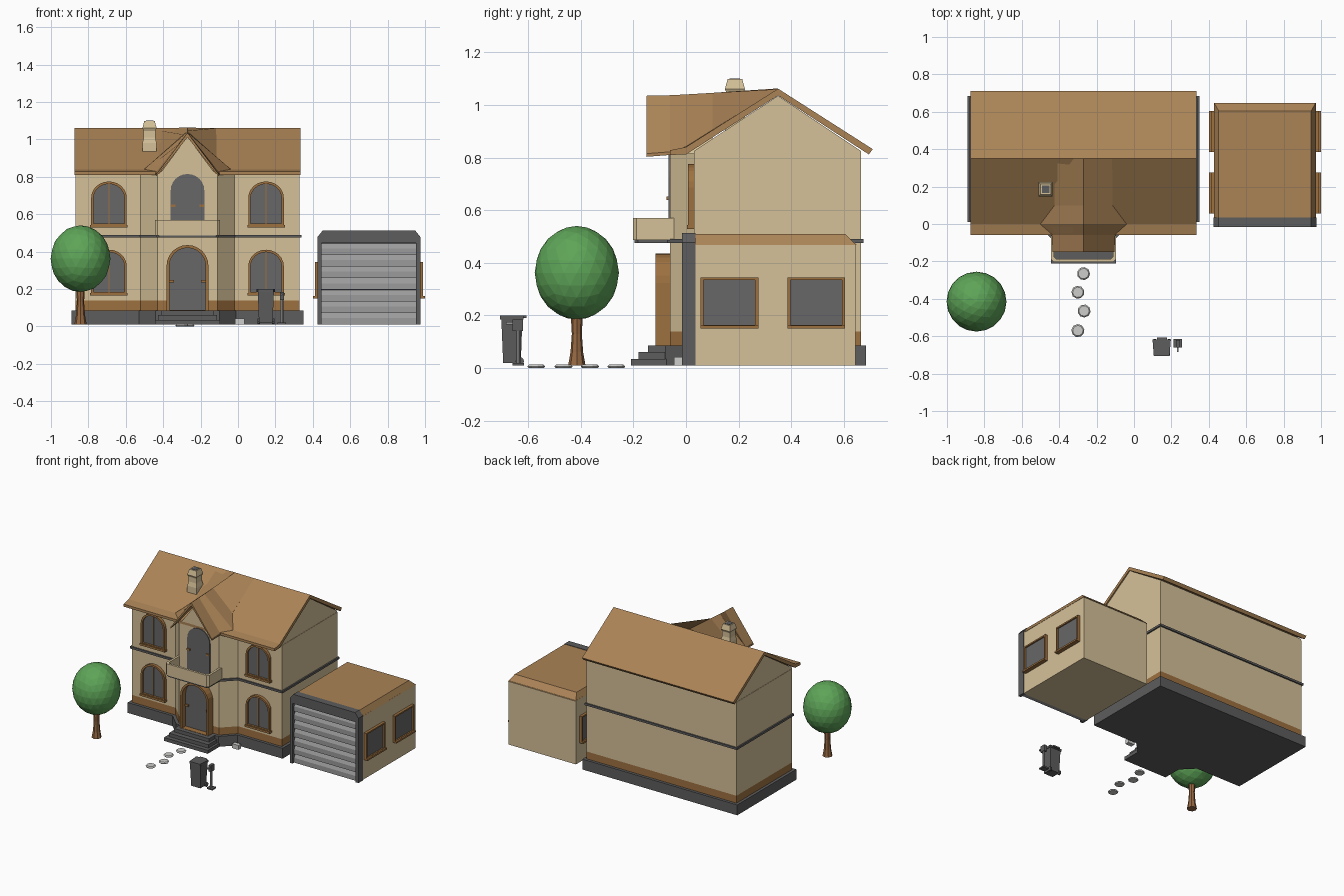
import bpy, bmesh, math
from mathutils import Vector

if "Cube" in bpy.data.objects:
    bpy.data.objects.remove(bpy.data.objects["Cube"])


def mat(name, r, g, b):
    lin = lambda c: ((c / 255 + 0.055) / 1.055) ** 2.4
    m = bpy.data.materials.new(name)
    m.diffuse_color = (lin(r), lin(g), lin(b), 1)
    m.use_nodes = True
    m.node_tree.nodes["Principled BSDF"].inputs["Base Color"].default_value = m.diffuse_color
    return m


CREAM = mat("cream_wall", 213, 193, 152)
ROOF = mat("roof_brown", 170, 131, 86)
TRIM = mat("trim_brown", 158, 113, 64)
DARK = mat("dark_grey", 93, 93, 94)
GLASS = mat("glass_grey", 104, 103, 104)
SHUTTER = mat("shutter_grey", 155, 155, 155)
STONE = mat("pale_stone", 205, 205, 203)
LEAF = mat("leaf_green", 94, 165, 88)
BARK = mat("bark_brown", 150, 104, 66)
CX = -0.27  # centre line of the house


def finish(bm, name, m):
    bmesh.ops.recalc_face_normals(bm, faces=bm.faces)
    me = bpy.data.meshes.new(name)
    bm.to_mesh(me)
    bm.free()
    me.materials.append(m)
    ob = bpy.data.objects.new(name, me)
    bpy.context.collection.objects.link(ob)
    return ob


def loft(name, rings, m, cyclic=False):
    """Bridge a list of equal point loops; cap the ends unless cyclic."""
    bm = bmesh.new()
    vs = [[bm.verts.new(p) for p in r] for r in rings]
    n = len(vs[0])
    pairs = list(zip(vs, vs[1:])) + ([(vs[-1], vs[0])] if cyclic else [])
    for a, b in pairs:
        for i in range(n):
            j = (i + 1) % n
            bm.faces.new((a[i], a[j], b[j], b[i]))
    if not cyclic:
        bm.faces.new(vs[0])
        bm.faces.new(vs[-1])
    return finish(bm, name, m)


def place(pts, t, axis):
    k = {"x": lambda u, v: (t, u, v), "y": lambda u, v: (u, t, v), "z": lambda u, v: (u, v, t)}[axis]
    return [k(u, v) for u, v in pts]


def prism(name, pts, a, b, axis, m):
    return loft(name, [place(pts, a, axis), place(pts, b, axis)], m)


def rect(u0, u1, v0, v1):
    return [(u0, v0), (u1, v0), (u1, v1), (u0, v1)]


def box(name, x0, x1, y0, y1, z0, z1, m):
    return prism(name, rect(x0, x1, y0, y1), z0, z1, "z", m)


def frame(name, outer, inner, a, b, axis, m):
    return loft(name, [place(outer, a, axis), place(inner, a, axis),
                       place(inner, b, axis), place(outer, b, axis)], m, True)


def arch(cx, w, z0, top, rise, n=12):
    arc = [(cx + w * math.cos(math.pi * i / n), top - rise + rise * math.sin(math.pi * i / n)) for i in range(n + 1)]
    return [(cx - w, z0), (cx + w, z0)] + arc


def disc(cx, cy, r, n, turn=0.0):
    return [(cx + r * math.cos(turn + math.tau * i / n), cy + r * math.sin(turn + math.tau * i / n)) for i in range(n)]


def plan(o):
    """House floor plan with the front bay, grown by o."""
    right = [(0.16 + o * 0.5, -0.06 - o), (0.25 + o * 0.5, 0.03 - o), (0.6 + o, 0.03 - o), (0.6 + o, 0.665 + o)]
    return [(CX + x, y) for x, y in right] + [(CX - x, y) for x, y in reversed(right)]


# house walls, plinth and belt course
prism("plinth", plan(0.02), 0.01, 0.085, "z", DARK)
prism("wall_base_band", plan(0), 0.085, 0.138, "z", TRIM)
prism("walls", plan(0), 0.138, 0.815, "z", CREAM)
prism("belt_course", plan(0.01), 0.475, 0.49, "z", DARK)
prism("side_gables", [(0.03, 0.81), (0.665, 0.81), (0.665, 0.825), (0.35, 1.035), (0.03, 0.825)],
      CX - 0.598, CX + 0.598, "x", CREAM)
prism("front_gable", [(CX - 0.16, 0.8), (CX + 0.16, 0.8), (CX, 1.014)], -0.06, 0.1, "y", CREAM)

# main roof
prism("main_roof", [(-0.06, 0.81), (-0.06, 0.828), (0.0, 0.84), (0.35, 1.062), (0.71, 0.832), (0.695, 0.812),
                    (0.35, 1.036), (0.0, 0.812)], CX - 0.605, CX + 0.605, "x", ROOF)
# front gable roof: its lower edges climb along the main roof slope
rings = []
for y, w, ze, zr in [(-0.15, 0.165, 0.815, 1.035), (-0.06, 0.17, 0.822, 1.037), (0.0, 0.23, 0.842, 1.04),
                     (0.1, 0.155, 0.905, 1.046), (0.35, 0.155, 1.06, 1.063)]:
    prof = [(-w, ze), (0, zr), (w, ze), (w, ze - 0.012), (0, zr - 0.024), (-w, ze - 0.012)]
    rings.append([(CX + u, y, v) for u, v in prof])
loft("front_gable_roof", rings, ROOF)

# chimney
rings = [[(-0.473 + sx * r, 0.186 + sy * r, z) for sx, sy in ((-1, -1), (1, -1), (1, 1), (-1, 1))]
         for z, r in [(0.9, 0.038), (0.98, 0.038), (1.01, 0.031), (1.045, 0.031), (1.06, 0.038), (1.098, 0.028)]]
loft("chimney", rings, CREAM)
box("chimney_flue", -0.493, -0.453, 0.166, 0.206, 1.09, 1.1, DARK)

# arched windows
for i, wx in enumerate((CX - 0.42, CX + 0.42)):
    for j, z in enumerate((0.17, 0.535)):
        tag = f"_{i}{j}"
        frame("window_frame" + tag, arch(wx, 0.095, z, z + 0.24, 0.088), arch(wx, 0.083, z + 0.014, z + 0.227, 0.077),
              0.008, 0.035, "y", TRIM)
        prism("window_glass" + tag, arch(wx, 0.085, z + 0.01, z + 0.23, 0.079), 0.022, 0.034, "y", GLASS)
        box("window_mullion" + tag, wx - 0.003, wx + 0.003, 0.015, 0.03, z + 0.01, z + 0.226, TRIM)
        box("window_sill" + tag, wx - 0.1, wx + 0.1, 0.004, 0.035, z - 0.006, z + 0.008, TRIM)

# front door with deep portal, and balcony door
frame("door_portal", arch(CX, 0.112, 0.085, 0.435, 0.112), arch(CX, 0.097, 0.087, 0.42, 0.097),
      -0.115, -0.055, "y", TRIM)
prism("front_door", arch(CX, 0.1, 0.086, 0.424, 0.1), -0.075, -0.058, "y", GLASS)
prism("balcony_door", arch(CX, 0.09, 0.485, 0.815, 0.088), -0.067, -0.058, "y", GLASS)
for s in (-1, 1):
    box("door_fitting", CX + s * 0.083 - 0.012, CX + s * 0.083 + 0.012, -0.084, -0.07, 0.235, 0.249, TRIM)
    box("balcony_door_fitting", CX + s * 0.077 - 0.012, CX + s * 0.077 + 0.012, -0.074, -0.06, 0.638, 0.652, TRIM)

# balcony
def tray(w, y0, c):
    return [(CX - w, -0.04), (CX - w, y0 + c), (CX - w + c, y0), (CX + w - c, y0), (CX + w, y0 + c), (CX + w, -0.04)]


prism("balcony_floor", tray(0.165, -0.195, 0.012), 0.475, 0.49, "z", DARK)
outer, inner = tray(0.174, -0.202, 0.014), tray(0.158, -0.186, 0.01)
prism("balcony_parapet", outer + inner[::-1], 0.487, 0.57, "z", CREAM)

# entrance steps
for i, (w, y, z) in enumerate([(0.175, -0.21, 0.035), (0.158, -0.18, 0.06), (0.14, -0.145, 0.085)]):
    box(f"step_{i}", CX - w, CX + w, y, -0.05, 0.01, z, DARK)

# garage
GX = 0.70
box("garage_walls", GX - 0.27, GX + 0.27, 0.03, 0.645, 0.01, 0.472, CREAM)
loft("garage_roof", [place(rect(GX - 0.272, GX + 0.272, 0.03, 0.648), 0.468, "z"),
                     place(rect(GX - 0.247, GX + 0.247, 0.03, 0.605), 0.51, "z")], ROOF)
surround = [(-0.275, 0.01), (-0.275, 0.478), (-0.247, 0.513), (0.247, 0.513), (0.275, 0.478), (0.275, 0.01),
            (0.253, 0.01), (0.253, 0.445), (-0.253, 0.445), (-0.253, 0.01)]
prism("garage_surround", [(GX + u, v) for u, v in surround], -0.015, 0.036, "y", DARK)
slats = []
H = 0.435 / 7
for i in range(7):
    slats += [(0.004, 0.01 + i * H), (0.004, 0.01 + (i + 0.55) * H), (0.018, 0.01 + (i + 0.99) * H)]
prism("garage_shutter", slats + [(0.032, 0.445), (0.032, 0.01)], GX - 0.255, GX + 0.255, "x", SHUTTER)
for s in (-1, 1):
    for y in (0.165, 0.495):
        o, n = rect(y - 0.11, y + 0.11, 0.15, 0.345), rect(y - 0.098, y + 0.098, 0.164, 0.335)
        frame("garage_window_frame", o, n, GX + s * 0.268, GX + s * 0.289, "x", TRIM)
        prism("garage_window_glass", rect(y - 0.1, y + 0.1, 0.16, 0.337), GX + s * 0.268, GX + s * 0.279, "x", GLASS)
        prism("garage_window_sill", rect(y - 0.11, y + 0.11, 0.15, 0.162), GX + s * 0.268, GX + s * 0.3, "x", TRIM)

# tree
TX, TY = -0.842, -0.415
loft("tree_trunk", [place(disc(TX, TY, r, 8), z, "z") for z, r in
                    [(0.01, 0.033), (0.06, 0.024), (0.13, 0.019), (0.22, 0.024)]], BARK)
bm = bmesh.new()
bmesh.ops.create_icosphere(bm, subdivisions=3, radius=1)
for v in bm.verts:
    v.co = Vector((TX + v.co.x * 0.16, TY + v.co.y * 0.16, 0.362 + v.co.z * 0.178))
finish(bm, "tree_crown", LEAF)

# stepping stones
for i, (x, y) in enumerate([(-0.27, -0.265), (-0.3, -0.365), (-0.267, -0.465), (-0.3, -0.57)]):
    loft(f"stepping_stone_{i}", [place(disc(x, y, r, 9, i), z, "z") for z, r in
                                 [(0.0, 0.03), (0.006, 0.035), (0.013, 0.028)]], STONE)

# small box by the plinth
box("small_box", -0.015, 0.035, -0.045, -0.015, 0.01, 0.042, STONE)

# wheeled bin
loft("bin_body", [place(rect(0.112, 0.185, -0.695, -0.628), 0.02, "z"),
                  place(rect(0.106, 0.192, -0.702, -0.622), 0.185, "z")], DARK)
loft("bin_lid", [place([(0.106, -0.707), (0.19, -0.707), (0.197, -0.618), (0.099, -0.618)], z, "z")
                 for z in (0.185, 0.2)], DARK)
box("bin_handle", 0.122, 0.176, -0.62, -0.606, 0.19, 0.2, DARK)
for x in (0.104, 0.181):
    prism("bin_wheel", disc(-0.632, 0.026, 0.016, 10), x, x + 0.013, "x", DARK)

# kerb post
box("post_base", 0.212, 0.256, -0.66, -0.616, 0.01, 0.02, DARK)
prism("post", disc(0.234, -0.638, 0.008, 8), 0.02, 0.15, "z", SHUTTER)
box("post_head", 0.224, 0.245, -0.66, -0.62, 0.14, 0.185, DARK)
box("post_spout", 0.229, 0.239, -0.684, -0.65, 0.165, 0.175, SHUTTER)
